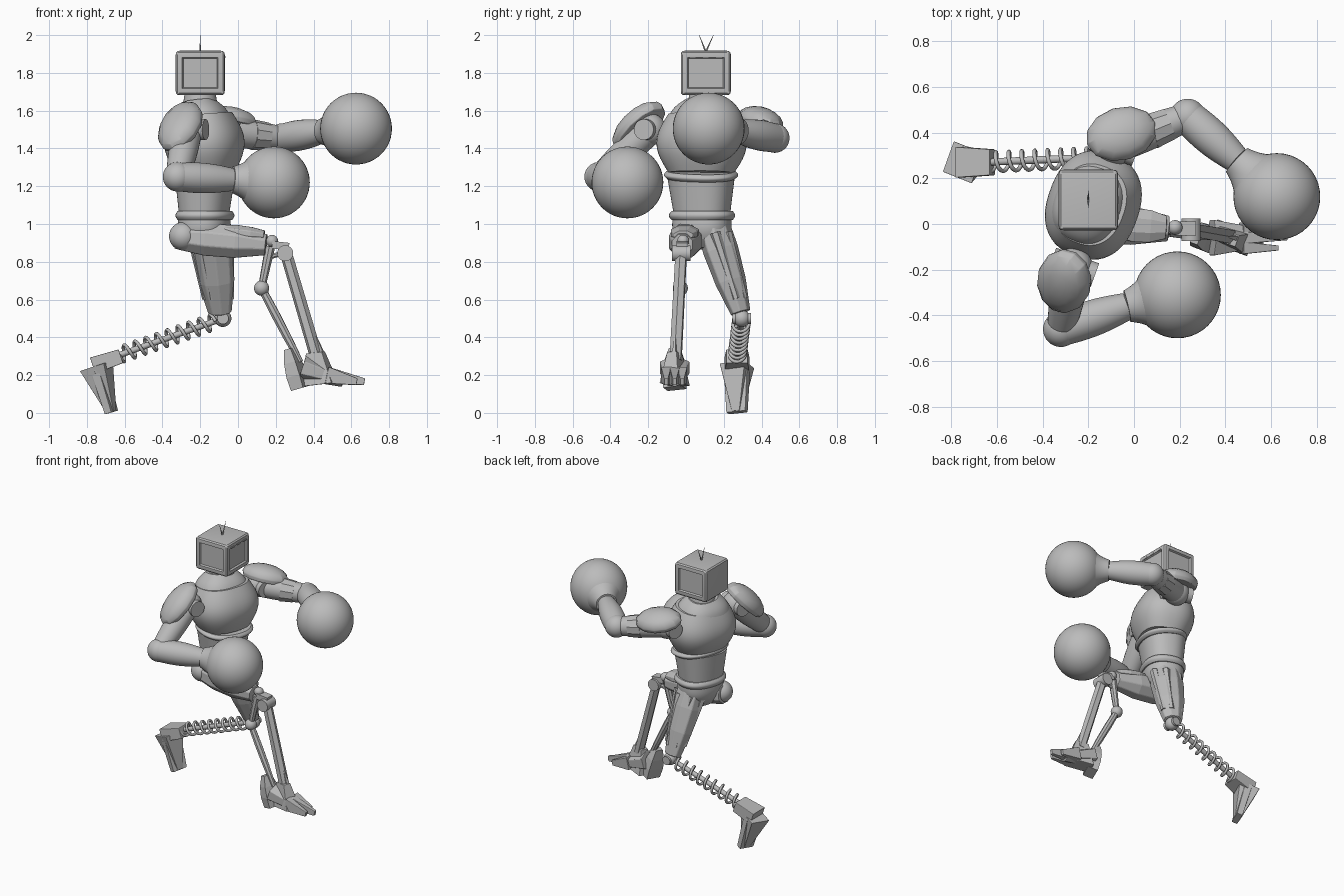
import bpy, bmesh
from math import sin, cos, pi, tau, radians, copysign
from mathutils import Vector, Matrix

if "Cube" in bpy.data.objects:
    bpy.data.objects.remove(bpy.data.objects["Cube"])

grey = bpy.data.materials.new("plain grey")
grey.use_nodes = True
tone = (.5, .5, .5, 1)
grey.diffuse_color = tone
grey.node_tree.nodes["Principled BSDF"].inputs["Base Color"].default_value = tone

UP = Vector((0, 0, 1))
FORWARD = Vector((.94, -.34, 0))


def finish(name, bm, smooth=True, bevel=0):
    """Turn a bmesh into a shaded grey object."""
    bmesh.ops.recalc_face_normals(bm, faces=bm.faces)
    mesh = bpy.data.meshes.new(name)
    bm.to_mesh(mesh)
    bm.free()
    mesh.materials.append(grey)
    part = bpy.data.objects.new(name, mesh)
    bpy.context.collection.objects.link(part)
    bpy.ops.object.select_all(action="DESELECT")
    bpy.context.view_layer.objects.active = part
    part.select_set(True)
    if bevel:
        modifier = part.modifiers.new("bevel", "BEVEL")
        modifier.width, modifier.segments, modifier.limit_method = bevel, 2, "ANGLE"
    if smooth:
        bpy.ops.object.shade_smooth_by_angle(angle=radians(35))


def skin(name, rings, smooth=True, bevel=0):
    """Closed tube through a list of equal-length rings."""
    bm = bmesh.new()
    loops = [[bm.verts.new(point) for point in ring] for ring in rings]
    for lower, upper in zip(loops, loops[1:]):
        for i in range(len(lower)):
            bm.faces.new((lower[i - 1], lower[i], upper[i], upper[i - 1]))
    bm.faces.new(loops[0])
    bm.faces.new(loops[-1])
    finish(name, bm, smooth, bevel)


def limb(name, start, end, first, last, swell=0, wide=1, sides=32, ref=UP, square=1, bevel=0):
    """Tapered tube that swells in the middle; few sides make it flat and faceted."""
    start, end = Vector(start), Vector(end)
    axis = (end - start).normalized()
    up = (ref - axis * ref.dot(axis)).normalized()
    side = up.cross(axis)
    smooth = sides > 12
    steps = (12 if smooth else 3) if swell else 1
    rings = []
    for k in range(steps + 1):
        t = k / steps
        radius = (first + (last - first) * t + swell * sin(pi * t)) / cos(pi / sides)
        ring = []
        for i in range(sides):
            angle = tau * (i + .5) / sides
            c, s = (copysign(abs(f) ** square, f) for f in (cos(angle), sin(angle)))
            ring.append(start.lerp(end, t) + (side * c * wide + up * s) * radius)
        rings.append(ring)
    skin(name, rings, smooth, bevel)


def body(name, start, end, first, last, swell=0):
    """Rounded torso section, wider across than deep."""
    limb(name, start, end, first, last, swell, wide=1.18, sides=48, ref=FORWARD, square=.85)


def ball(name, centre, radius):
    bm = bmesh.new()
    bmesh.ops.create_uvsphere(bm, u_segments=40, v_segments=24, radius=radius)
    bmesh.ops.translate(bm, verts=bm.verts, vec=centre)
    finish(name, bm)


def block(centre, size):
    """Unit cube scaled and placed, as a bmesh."""
    bm = bmesh.new()
    place = Matrix.Translation(centre) @ Matrix.Diagonal((*size, 1))
    bmesh.ops.create_cube(bm, size=1, matrix=place)
    return bm


def pad(name, centre, along, normal, width, length, height):
    """Faceted shell cap bulging along its normal."""
    normal = Vector(normal).normalized()
    along = Vector(along)
    along = (along - normal * along.dot(normal)).normalized()
    across = along.cross(normal)
    rings = []
    for lift in range(-20, 81, 20):
        flat, rise = cos(radians(lift)), sin(radians(lift))
        rings.append([Vector(centre) + normal * height * rise
                      + (across * width * cos(tau * i / 12) + along * length * sin(tau * i / 12)) * flat
                      for i in range(12)])
    skin(name, rings, bevel=.004)


# Head: bevelled case with recessed screen and side panels
head = Vector((-.2, .105, 1.8))
bm = block(head, (.26, .265, .235))
bmesh.ops.bevel(bm, geom=bm.edges[:], offset=.022, segments=3, profile=.6, affect="EDGES")
bm.normal_update()
panels = [f for f in bm.faces if f.calc_area() > .02 and (abs(f.normal.y) > .9 or f.normal.x > .9)]
bmesh.ops.inset_individual(bm, faces=panels, thickness=.018)
bmesh.ops.inset_individual(bm, faces=panels, thickness=.008, depth=-.012)
finish("head_case", bm)
for label, offset in (("right", -.07), ("middle", 0), ("left", .07)):
    button = block(head + Vector((.13, offset, .085)), (.01, .03, .01))
    finish(f"{label}_head_button", button, smooth=False)
for label, lean in (("right", -.035), ("left", .04)):
    limb(f"{label}_antenna", head + UP * .11, head + Vector((0, lean, .2)), .004, .001, sides=6)

# Torso
limb("neck", (-.2, .1, 1.58), (-.2, .1, 1.7), .1, .08, ref=FORWARD)
body("yoke", (-.2, .09, 1.56), (-.21, .1, 1.65), .15, .085, .01)
body("chest", (-.165, .08, 1.27), (-.19, .085, 1.58), .145, .15, .053)
body("rib_band", (-.17, .08, 1.24), (-.165, .08, 1.28), .15, .15, .015)
body("belly", (-.18, .085, 1.05), (-.175, .08, 1.25), .125, .15)
body("belt", (-.175, .085, 1.02), (-.175, .085, 1.07), .135, .135, .012)
body("pelvis", (-.17, .08, .87), (-.18, .085, 1.03), .08, .13, .02)

# Shoulders
right_shoulder = Vector((-.265, -.19, 1.5))
left_shoulder = Vector((-.085, .34, 1.49))
for label, joint in (("right", right_shoulder), ("left", left_shoulder)):
    ball(f"{label}_shoulder", joint, .085)
    limb(f"{label}_shoulder_pivot", joint - FORWARD * .1, joint + FORWARD * .1, .055, .055)
pad("right_shoulder_pad", (-.305, -.25, 1.515), (-.3, -.7, -.5), (-.45, -.5, .65), .125, .175, .08)
pad("left_shoulder_pad", (-.055, .395, 1.545), (1, .35, 0), (.05, .25, .95), .12, .16, .075)

# Arms ending in boxing gloves with flared cuffs
arms = (("right", right_shoulder, Vector((-.32, -.46, 1.25)), Vector((-.03, -.36, 1.235)), Vector((.19, -.31, 1.22))),
        ("left", left_shoulder, Vector((.235, .47, 1.455)), Vector((.45, .28, 1.49)), Vector((.625, .12, 1.505))))
for label, shoulder, elbow, wrist, glove in arms:
    limb(f"{label}_upper_arm", shoulder, elbow, .075, .06, .008)
    ball(f"{label}_elbow", elbow, .078)
    limb(f"{label}_forearm", elbow, wrist, .075, .06, .012)
    limb(f"{label}_glove_cuff", wrist, wrist.lerp(glove, .55), .07, .15, -.012)
    ball(f"{label}_glove", glove, .19)
limb("left_arm_band", left_shoulder.lerp(arms[1][2], .5), left_shoulder.lerp(arms[1][2], .75), .078, .07, sides=10)

# Front leg: armoured thigh held level
ball("right_hip", (-.29, 0, .935), .075)
limb("right_thigh", (-.33, .02, .935), (.15, -.02, .89), .065, .055, .03, sides=8, bevel=.006)
limb("right_thigh_plate", (-.07, 0, .965), (.14, -.015, .94), .03, .025, .01, wide=2, sides=8, bevel=.004)
ball("right_knee_ball", (.18, -.015, .91), .032)
limb("knee_bracket", (.18, -.02, .89), (.27, -.02, .88), .02, .02, wide=1.5, sides=4)
limb("knee_pivot", (.25, -.075, .845), (.25, .025, .845), .042, .042)

# Front shin: main strut and jointed rear link
link = Vector((.125, -.03, .66))
limb("shin_strut", (.25, -.025, .86), (.42, -.055, .28), .028, .03, sides=6)
limb("upper_link", (.17, -.02, .88), link, .025, .018, sides=8)
limb("lower_link", link, (.33, -.055, .27), .02, .015, .005, sides=8)
limb("link_rail", (.15, -.02, .82), (.25, -.02, .85), .013, .013, sides=8)
ball("link_joint", link, .04)

# Clawed front foot
limb("foot_ankle", (.41, -.06, .32), (.43, -.06, .15), .045, .09, wide=.6, sides=4, ref=FORWARD, bevel=.004)
limb("foot_bridge", (.34, -.06, .24), (.56, -.06, .17), .06, .03, wide=1.3, sides=6, bevel=.004)
limb("foot_heel", (.27, -.06, .34), (.33, -.06, .13), .018, .035, .01, wide=1.5, sides=4, ref=FORWARD)
limb("ankle_fin", (.44, -.055, .27), (.4, -.055, .44), .035, .001, wide=.4, sides=4, ref=FORWARD)
for label, across, reach in (("outer", -.105, .63), ("middle", -.06, .67), ("inner", -.02, .61)):
    limb(f"{label}_toe", (.47, across, .2), (reach, across, .165), .045, .018, wide=.6, sides=4, bevel=.004)

# Rear leg: faceted thigh ringed by raised strips
hip, knee = Vector((-.155, .13, 1.03)), Vector((-.095, .29, .53))
limb("left_thigh", hip, knee, .08, .048, .018, wide=1.25, sides=8, bevel=.006)
for i in range(6):
    angle = tau * i / 6
    out = Vector((.1 * cos(angle), .07 * sin(angle), 0))
    limb(f"thigh_strip_{i}", hip.lerp(knee, .15) + out, hip.lerp(knee, .85) + out * .65, .025, .018, sides=6)
spring_top, spring_end = Vector((-.08, .295, .5)), Vector((-.66, .27, .295))
ball("left_knee_ball", spring_top, .045)
limb("left_knee_pivot", spring_top - Vector((0, .05, 0)), spring_top + Vector((0, .05, 0)), .03, .03)

# Spring shin: rod with a coil round it
limb("spring_rod", spring_top, spring_end, .016, .016)
axis = spring_end - spring_top
turn = axis.to_track_quat("Z", "Y")
curve = bpy.data.curves.new("spring_coil", "CURVE")
curve.dimensions, curve.bevel_depth, curve.bevel_resolution = "3D", .009, 2
spline = curve.splines.new("POLY")
spline.points.add(180)
for i, point in enumerate(spline.points):
    t = i / 180
    angle = tau * 9 * t
    point.co = (*(spring_top + axis * (.07 + .88 * t) + turn @ Vector((cos(angle), sin(angle), 0)) * .042), 1)
curve.materials.append(grey)
coil = bpy.data.objects.new("spring_coil", curve)
bpy.context.collection.objects.link(coil)
bpy.ops.object.select_all(action="DESELECT")
coil.select_set(True)
bpy.context.view_layer.objects.active = coil
bpy.ops.object.convert(target="MESH")

# Rear foot: wedge standing on its toe, with ankle block and tread
limb("rear_foot", (-.75, .27, .25), (-.67, .27, .005), .072, .022, wide=1, sides=4, ref=FORWARD, bevel=.004)
limb("rear_sole", (-.74, .27, .24), (-.67, .27, .002), .025, .02, wide=2.7, sides=4, ref=FORWARD, bevel=.004)
limb("rear_ankle", (-.62, .27, .3), (-.77, .27, .25), .038, .045, wide=1.5, sides=4, bevel=.004)
